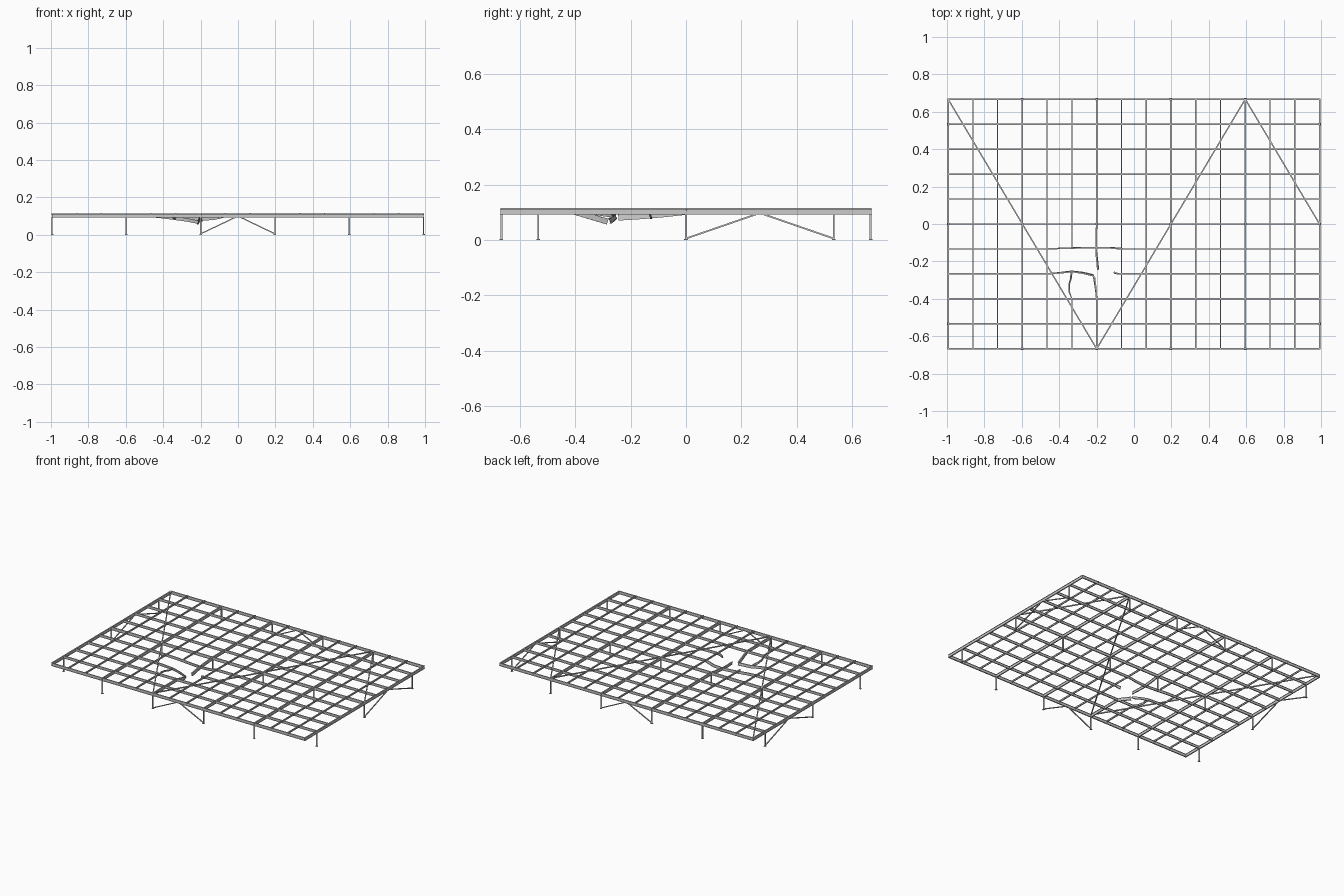
import bpy
from mathutils import Vector

if "Cube" in bpy.data.objects:
    bpy.data.objects.remove(bpy.data.objects["Cube"])

X = [(i - 7.5) * 0.1324 - 0.001 for i in range(16)]   # grid lines
Y = [(j - 5) * 0.1335 for j in range(11)]
TOP = 0.112                    # top of the main steel


def sweep(name, prof, pts, twist=0.0):
    """Sweep a closed profile (side, up) along a list of points."""
    pts = [Vector(p) for p in pts]
    n, verts, faces = len(prof), [], []
    for k, p in enumerate(pts):
        d = (pts[min(k + 1, len(pts) - 1)] - pts[max(k - 1, 0)]).normalized()
        ref = Vector((0, 0, 1)) if abs(d.z) < 0.95 else Vector((0, 1, 0))
        side = d.cross(ref).normalized()
        up = side.cross(d)
        t = twist * k / max(len(pts) - 1, 1)
        for s, u in prof:
            verts.append(p + side * (s + t * u) + up * u)
    for k in range(len(pts) - 1):
        for i in range(n):
            j = (i + 1) % n
            faces.append((k*n + i, k*n + j, k*n + n + j, k*n + n + i))
    faces.append(tuple(range(n))[::-1])
    faces.append(tuple(range((len(pts) - 1) * n, len(pts) * n)))
    me = bpy.data.meshes.new(name)
    me.from_pydata([tuple(v) for v in verts], [], faces)
    me.update()
    ob = bpy.data.objects.new(name, me)
    bpy.context.collection.objects.link(ob)
    return ob


def i_profile(w, h, tf=0.002, tw=0.002, top=0.0):
    """I-section hanging below the path."""
    a, b = w / 2, tw / 2
    return [(-a, top-h), (a, top-h), (a, top-h+tf), (b, top-h+tf), (b, top-tf), (a, top-tf),
            (a, top), (-a, top), (-a, top-tf), (-b, top-tf), (-b, top-h+tf), (-a, top-h+tf)]


def box_profile(w, h):
    return [(-w/2, -h/2), (w/2, -h/2), (w/2, h/2), (-w/2, h/2)]


MAIN = i_profile(0.008, 0.021)
JOIST = i_profile(0.0075, 0.018)
SECOND = i_profile(0.006, 0.012)
COLUMN = i_profile(0.007, 0.007, top=0.0035)
BRACE = box_profile(0.006, 0.006)

# Beams running left to right, two of them interrupted by the damage
gaps_y = {4: (X[4], X[7]), 3: (X[4], X[7])}
for j, y in enumerate(Y):
    prof = MAIN if j % 5 == 0 else JOIST
    spans = [(X[0], X[-1])]
    if j in gaps_y:
        a, b = gaps_y[j]
        spans = [(X[0], a), (b, X[-1])]
    for a, b in spans:
        sweep("long_beam", prof, [(a, y, TOP), (b, y, TOP)])

# Beams running front to back: main ones on column lines, light ones slightly raised
gaps_x = {6: (Y[2], Y[5]), 5: (Y[2], Y[4])}
for i, x in enumerate(X):
    main = i % 3 == 0
    z = TOP if main else TOP + 0.004
    spans = [(Y[0] - 0.003, Y[-1] + 0.003)]
    if i in gaps_x:
        a, b = gaps_x[i]
        spans = [(spans[0][0], a), (b, spans[0][1])]
    for a, b in spans:
        sweep("main_cross_beam" if main else "light_cross_beam",
              MAIN if main else SECOND, [(x, a, z), (x, b, z)])

# Columns with base plates
spots = [(X[i], y) for i in (3, 6, 9, 12) for y in (Y[0], 0, Y[-1])]
spots += [(x, y) for x in (X[0], X[-1]) for y in (Y[1], 0, Y[9])]
for x, y in spots:
    sweep("column", COLUMN, [(x, y, 0), (x, y, TOP - 0.019)])
    sweep("base_plate", box_profile(0.013, 0.013), [(x, y, 0), (x, y, 0.003)])

# Vertical braces on all four sides
for y in (Y[0], Y[-1]):
    for i, s in ((6, -1), (9, 1)):
        sweep("end_brace", BRACE, [(X[i], y, 0.005), (s * 0.012, y, 0.094)])
for x in (X[0], X[-1]):
    sweep("side_brace", BRACE, [(x, 0.0, 0.005), (x, 0.252, 0.092)])
    sweep("side_brace", BRACE, [(x, Y[9], 0.005), (x, 0.282, 0.092)])

# Zigzag bracing in the floor plane
zig = [(X[0], Y[-1]), (X[3], 0), (X[6], Y[0]), (X[9], 0), (X[12], Y[-1]), (X[15], 0)]
for a, b in zip(zig, zig[1:]):
    sweep("floor_brace", box_profile(0.007, 0.007), [(*a, 0.109), (*b, 0.109)])

# Bent and torn members around the damaged bay
bent = [
    (JOIST, 0.15, [(X[4], Y[4], .112), (-.38, -.130, .107), (-.28, -.128, .098), (-.2, -.127, .093),
                   (-.13, -.128, .097), (X[7], Y[4], .112)]),
    (JOIST, 0.3, [(X[4], Y[3], .112), (-.40, -.262, .105), (-.33, -.255, .096), (-.27, -.264, .088),
                  (-.215, -.278, .077)]),
    (MAIN, 0.2, [(X[6], Y[2], .112), (-.202, -.36, .100), (-.208, -.31, .085), (-.212, -.28, .076)]),
    (MAIN, 0.2, [(X[6], 0, .112), (-.203, -.07, .104), (-.203, -.15, .097), (-.197, -.21, .093),
                 (-.194, -.245, .091)]),
    (SECOND, 0.4, [(X[5], Y[2], .114), (-.346, -.36, .108), (-.345, -.32, .101), (-.335, -.29, .096),
                   (-.332, -.258, .094)]),
    (JOIST, 0.2, [(X[7], Y[3], .112), (-.09, -.264, .107), (-.108, -.257, .102)]),
]
for prof, tw, pts in bent:
    sweep("bent_beam", prof, pts, tw)
